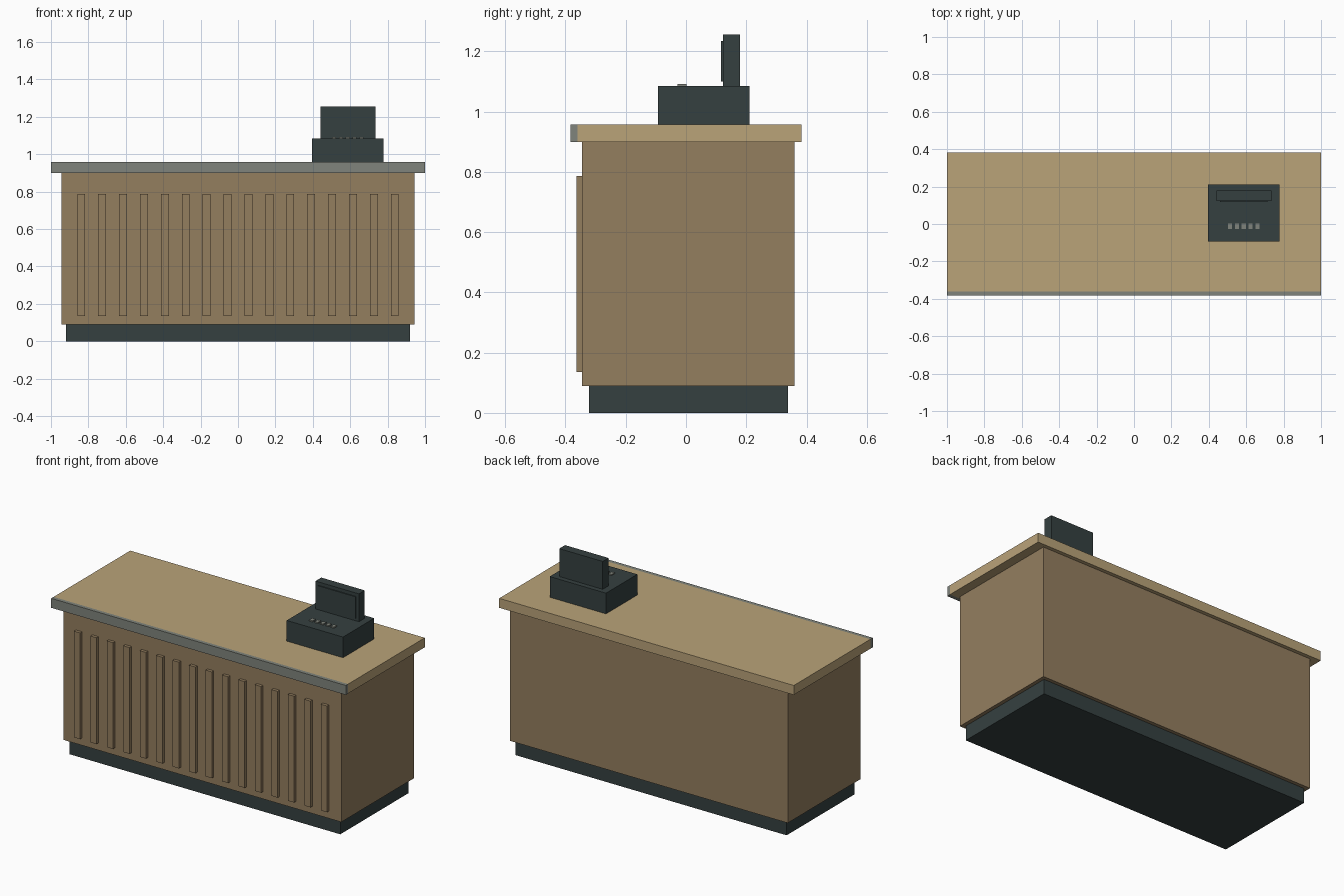
import bpy
import bmesh

cube = bpy.data.objects.get("Cube")
if cube:
    bpy.data.objects.remove(cube, do_unlink=True)


def material(name, rgb):
    """Flat material from 8-bit sRGB, stored as linear values."""
    lin = [((c / 255 + 0.055) / 1.055) ** 2.4 for c in rgb]
    mat = bpy.data.materials.new(name)
    mat.use_nodes = True
    mat.diffuse_color = (*lin, 1)
    bsdf = next(n for n in mat.node_tree.nodes if n.type == "BSDF_PRINCIPLED")
    bsdf.inputs["Base Color"].default_value = (*lin, 1)
    return mat


def box(name, x, y, z, mat):
    """Box spanning the given (low, high) ranges."""
    bm = bmesh.new()
    bmesh.ops.create_cube(bm, size=1)
    for v in bm.verts:
        v.co = [r[0] if c < 0 else r[1] for c, r in zip(v.co, (x, y, z))]
    mesh = bpy.data.meshes.new(name)
    bm.to_mesh(mesh)
    bm.free()
    mesh.materials.append(mat)
    obj = bpy.data.objects.new(name, mesh)
    bpy.context.collection.objects.link(obj)
    return obj


light_wood = material("light wood", (186, 163, 121))
brown_wood = material("brown wood", (148, 126, 95))
charcoal = material("charcoal", (53, 64, 64))
grey_metal = material("grey metal", (128, 132, 124))

# Counter
box("plinth", (-0.92, 0.92), (-0.322, 0.338), (0, 0.09), charcoal)
box("cabinet", (-0.943, 0.943), (-0.345, 0.36), (0.09, 0.9), brown_wood)
box("countertop", (-1, 1), (-0.36, 0.383), (0.9, 0.958), light_wood)
box("front_trim", (-1, 1), (-0.383, -0.36), (0.9, 0.958), grey_metal)

# Vertical slats across the front
SLATS = 16
for i in range(SLATS):
    cx = -0.838 + 1.676 * i / (SLATS - 1)
    box(f"slat_{i + 1}", (cx - 0.021, cx + 0.021), (-0.364, -0.345), (0.135, 0.787), brown_wood)

# Cash register
box("register_base", (0.396, 0.778), (-0.093, 0.21), (0.958, 1.085), charcoal)
box("register_display", (0.44, 0.735), (0.123, 0.179), (1.085, 1.256), charcoal)
box("display_screen", (0.46, 0.715), (0.117, 0.123), (1.1, 1.235), charcoal)
for i in range(5):
    cx = 0.514 + 0.0365 * i
    box(f"key_{i + 1}", (cx - 0.011, cx + 0.011), (-0.028, 0.002), (1.085, 1.092), grey_metal)
